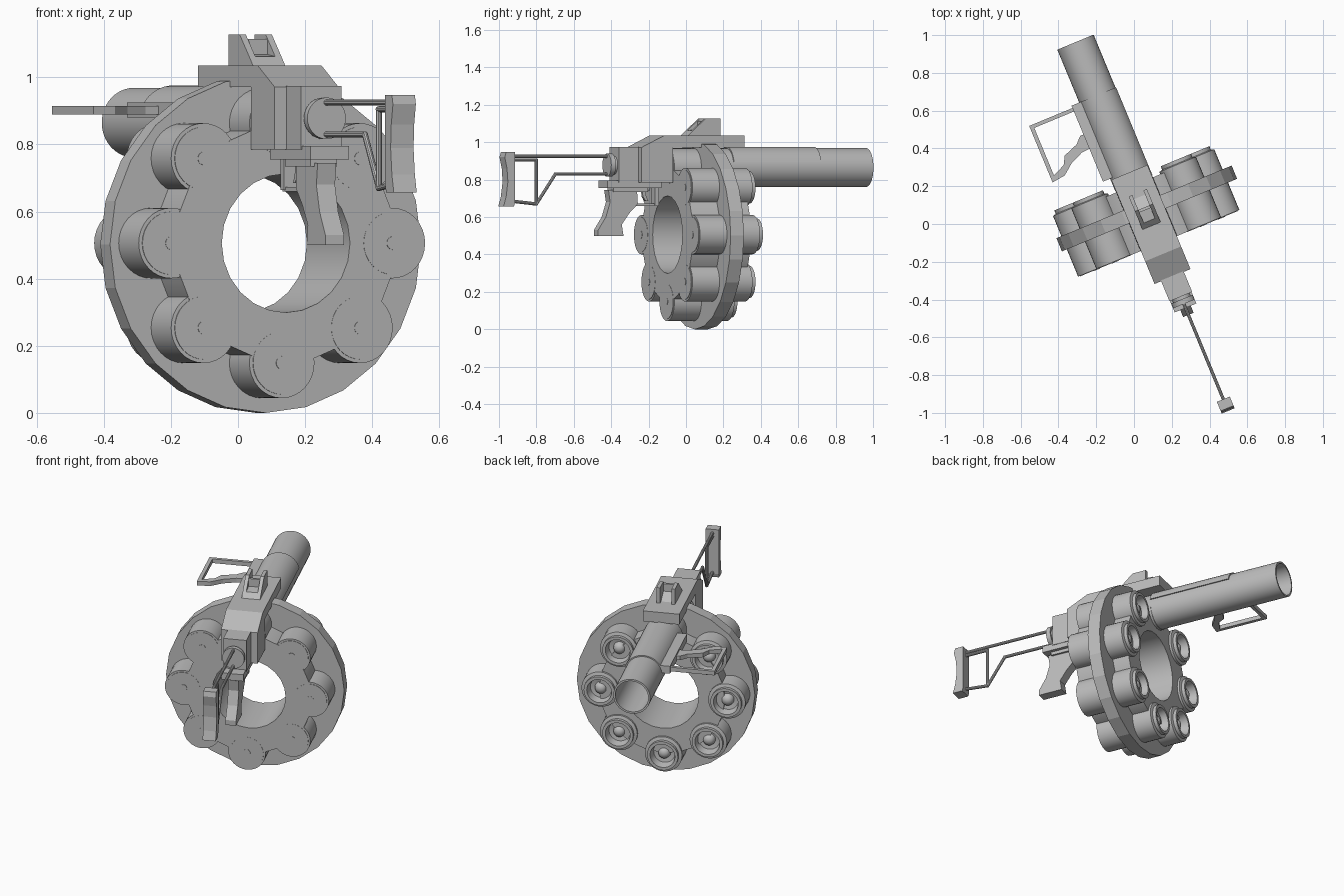
import bpy, bmesh, math
from mathutils import Matrix, Vector

cube = bpy.data.objects.get("Cube")
if cube:
    bpy.data.objects.remove(cube, do_unlink=True)

grey = bpy.data.materials.new("plain_grey")
grey.use_nodes = True
tone = (0.5, 0.5, 0.5, 1)
grey.diffuse_color = tone
grey.node_tree.nodes["Principled BSDF"].inputs["Base Color"].default_value = tone

# Parts are laid out with the barrel along +y, then the whole thing is turned
TURN = Matrix.Rotation(math.radians(22.5), 4, "Z")
MID = 0.082        # centre line of the gun
BORE = 0.865       # barrel height


def finish(name, bm, smooth=False):
    bmesh.ops.remove_doubles(bm, verts=bm.verts, dist=1e-5)
    bmesh.ops.recalc_face_normals(bm, faces=bm.faces)
    bm.transform(TURN)
    mesh = bpy.data.meshes.new(name)
    bm.to_mesh(mesh)
    bm.free()
    mesh.materials.append(grey)
    ob = bpy.data.objects.new(name, mesh)
    bpy.context.collection.objects.link(ob)
    if smooth:
        bpy.ops.object.select_all(action="DESELECT")
        ob.select_set(True)
        bpy.context.view_layer.objects.active = ob
        bpy.ops.object.shade_smooth_by_angle(angle=math.radians(35))
    return ob


def lathe(name, profile, x, z, segs=32, closed=False, smooth=True):
    """Turn (radius, y) points around an axis parallel to y."""
    bm = bmesh.new()
    rings = []
    for i in range(segs):
        a = math.tau * i / segs
        rings.append([bm.verts.new((x + r * math.cos(a), y, z + r * math.sin(a)))
                      for r, y in profile])
    n = len(profile)
    for i in range(segs):
        p, q = rings[i], rings[(i + 1) % segs]
        for j in range(n if closed else n - 1):
            k = (j + 1) % n
            bm.faces.new((p[j], p[k], q[k], q[j]))
    return finish(name, bm, smooth)


def prism(name, pts, lo, hi, axis="x", smooth=False):
    """Extrude an outline along an axis: x takes (y, z), y takes (x, z), z takes (x, y)."""
    place = {"x": lambda a, b, t: (t, a, b),
             "y": lambda a, b, t: (a, t, b),
             "z": lambda a, b, t: (a, b, t)}[axis]
    bm = bmesh.new()
    ends = [[bm.verts.new(place(a, b, t)) for a, b in pts] for t in (lo, hi)]
    for end in ends:
        bm.faces.new(end)
    for i in range(len(pts)):
        k = (i + 1) % len(pts)
        bm.faces.new((ends[0][i], ends[0][k], ends[1][k], ends[1][i]))
    return finish(name, bm, smooth)


def box(name, x0, x1, y0, y1, z0, z1):
    return prism(name, [(y0, z0), (y1, z0), (y1, z1), (y0, z1)], x0, x1)


def rod(name, path, radius=0.009):
    """Thin round bar through (y, z) points on the centre line."""
    bm = bmesh.new()
    pts = [Vector((MID, y, z)) for y, z in path]
    for a, b in zip(pts, pts[1:]):
        d = b - a
        m = Matrix.Translation((a + b) / 2) @ d.to_track_quat("Z", "Y").to_matrix().to_4x4()
        bmesh.ops.create_cone(bm, cap_ends=True, segments=10, radius1=radius,
                              radius2=radius, depth=d.length + radius, matrix=m)
    return finish(name, bm, True)


# Drum: wide flange and a thick hub with an open centre
DRUM_X, DRUM_Z = 0.094, 0.502
lathe("drum_flange", [(0.3, 0.012), (0.502, 0.012), (0.502, 0.088), (0.3, 0.088)],
      DRUM_X, DRUM_Z, 24, True, False)
lathe("drum_hub", [(0.207, -0.146), (0.355, -0.146), (0.355, 0.19), (0.207, 0.19)],
      DRUM_X, DRUM_Z + 0.004, 24, True)

# Eight chambers, each with a lip, a recess and a rounded nose inside
chamber = [(0, -0.149), (0.02, -0.149), (0.02, -0.147), (0.094, -0.147), (0.094, -0.144),
           (0.105, -0.144), (0.105, 0.203), (0.087, 0.208), (0.087, 0.228), (0.07, 0.228),
           (0.06, 0.18), (0.035, 0.175), (0.03, 0.195), (0.018, 0.206), (0, 0.21)]
for i in range(8):
    a = math.tau * i / 8
    lathe(f"chamber_{i + 1}", chamber, MID + 0.357 * math.cos(a),
          0.506 + 0.357 * math.sin(a))

# Barrel with a half-round jacket on top
lathe("barrel", [(0, 0.2), (0.104, 0.2), (0.104, 1.008), (0.093, 1.008), (0.093, 0.3), (0, 0.3)],
      MID, BORE, 40)
arc = [math.radians(15 + 10 * i) for i in range(16)]
prism("barrel_jacket", [(MID + 0.111 * math.cos(a), BORE + 0.111 * math.sin(a)) for a in arc],
      0.2, 0.705, "y", True)

# Folded side grip and its rail
box("side_grip_rail", -0.066, MID, 0.27, 0.705, 0.88, 0.925)
prism("side_grip", [(-0.06, 0.692), (-0.314, 0.692), (-0.314, 0.368), (-0.24, 0.378),
                    (-0.18, 0.425), (-0.11, 0.455), (-0.05, 0.46), (-0.05, 0.54),
                    (-0.085, 0.54), (-0.12, 0.505), (-0.2, 0.475), (-0.225, 0.43),
                    (-0.293, 0.4), (-0.293, 0.672), (-0.06, 0.672)], 0.889, 0.914, "z")

# Receiver: sloped top bridge, body behind the drum and narrow rear block
prism("receiver", [(0.262, 1.035), (-0.205, 1.035), (-0.335, 0.972), (-0.335, 0.785),
                   (-0.152, 0.785), (-0.152, 0.972), (0.262, 0.972)],
      MID - 0.103, MID + 0.103)
box("rear_block", 0.017, 0.147, -0.45, -0.33, 0.785, 0.974)
lathe("rear_cap", [(0, -0.44), (0.05, -0.44), (0.05, -0.465), (0.062, -0.465),
                   (0.062, -0.492), (0, -0.492)], MID, 0.878)

# Sight: two side plates joined by a low ramp and a cross wall
sight = [(-0.05, 1.03), (-0.015, 1.062), (0.06, 1.128), (0.145, 1.128), (0.145, 1.03)]
for side, x in (("right", 0.03), ("left", 0.114)):
    prism(f"sight_plate_{side}", sight, x, x + 0.02)
prism("sight_ramp", [(-0.05, 1.03), (-0.015, 1.062), (0.06, 1.07), (0.13, 1.03)], 0.05, 0.114)
box("sight_wall", 0.05, 0.114, 0.045, 0.06, 1.05, 1.115)

# Trigger group and pistol grip
box("trigger_frame", 0.02, 0.144, -0.515, -0.2, 0.755, 0.795)
box("frame_base", 0.04, 0.124, -0.47, -0.27, 0.735, 0.76)
prism("pistol_grip", [(-0.495, 0.745), (-0.485, 0.68), (-0.51, 0.6), (-0.555, 0.53),
                      (-0.555, 0.5), (-0.408, 0.5), (-0.418, 0.56), (-0.375, 0.62),
                      (-0.325, 0.67), (-0.33, 0.745)], MID - 0.03, MID + 0.03)
box("guard_front", 0.055, 0.109, -0.225, -0.2, 0.665, 0.76)
box("guard_bottom", 0.06, 0.104, -0.34, -0.2, 0.66, 0.673)
prism("trigger", [(-0.29, 0.75), (-0.27, 0.75), (-0.268, 0.71), (-0.255, 0.685),
                  (-0.27, 0.685), (-0.288, 0.71)], MID - 0.01, MID + 0.01)

# Skeleton stock with a curved butt plate
rod("stock_top_rod", [(-0.47, 0.925), (-1.04, 0.925)])
rod("stock_lower_rod", [(-0.47, 0.83), (-0.79, 0.83), (-0.9, 0.67), (-1.04, 0.685)])
rod("stock_inner_frame", [(-1.04, 0.905), (-0.9, 0.905), (-0.9, 0.67)])
prism("butt_plate", [(-1.038, 0.948), (-1.09, 0.948), (-1.098, 0.92), (-1.085, 0.86),
                     (-1.08, 0.79), (-1.09, 0.71), (-1.105, 0.657), (-1.045, 0.657),
                     (-1.038, 0.68)], MID - 0.037, MID + 0.037)
